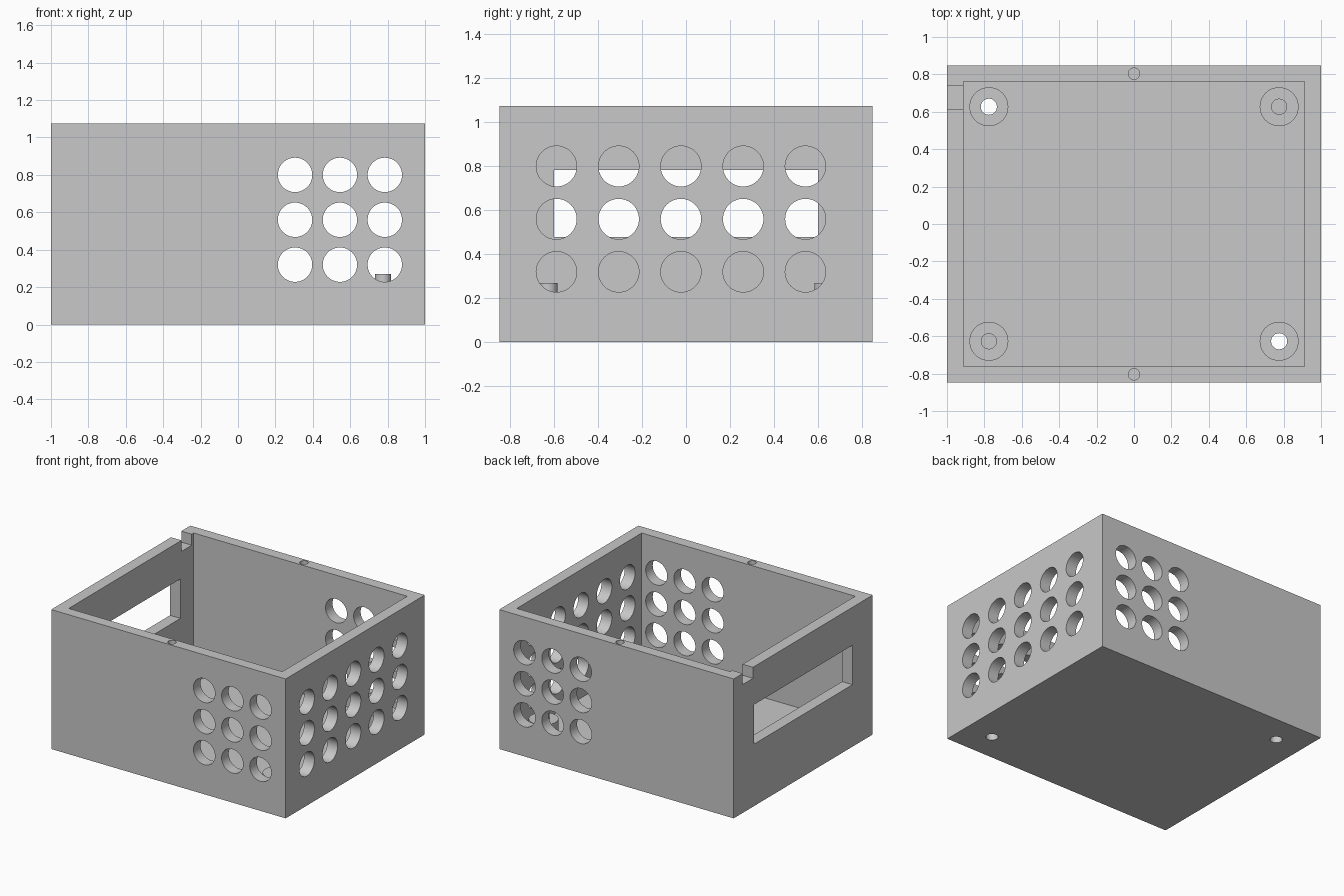
import bpy
import bmesh
from math import radians
from mathutils import Matrix, Vector

cube = bpy.data.objects.get("Cube")
if cube:
    bpy.data.objects.remove(cube, do_unlink=True)

# Main dimensions
W, D, H = 1.0, 0.847, 1.075      # half width, half depth, height
IN_X, IN_Y, FLOOR = 0.911, 0.761, 0.085
POST_X, POST_Y, POST_TOP, PIN_TOP = 0.776, 0.627, 0.21, 0.27
HOLE_R, PIN_R = 0.092, 0.043
ROWS = [0.32, 0.56, 0.80]

grey = bpy.data.materials.new("plain grey")
grey.use_nodes = True
colour = (0.58, 0.58, 0.58, 1)
grey.diffuse_color = colour
grey.node_tree.nodes["Principled BSDF"].inputs["Base Color"].default_value = colour


def add_box(bm, low, high):
    low, high = Vector(low), Vector(high)
    m = Matrix.Translation((low + high) / 2) @ Matrix.Diagonal((*(high - low), 1))
    bmesh.ops.create_cube(bm, size=1, matrix=m)


def add_rod(bm, start, end, radius):
    start, end = Vector(start), Vector(end)
    axis = end - start
    m = Matrix.Translation((start + end) / 2) @ axis.to_track_quat('Z', 'Y').to_matrix().to_4x4()
    bmesh.ops.create_cone(bm, cap_ends=True, segments=48, radius1=radius,
                          radius2=radius, depth=axis.length, matrix=m)


def make_object(name, bm):
    mesh = bpy.data.meshes.new(name)
    bm.to_mesh(mesh)
    bm.free()
    mesh.materials.append(grey)
    obj = bpy.data.objects.new(name, mesh)
    bpy.context.collection.objects.link(obj)
    return obj


def combine(body, bm, operation):
    tool = make_object("helper", bm)
    tool.hide_render = True
    mod = body.modifiers.new(operation, 'BOOLEAN')
    mod.operation, mod.object, mod.solver = operation, tool, 'EXACT'
    bpy.context.view_layer.objects.active = body
    bpy.ops.object.modifier_apply(modifier=mod.name)
    bpy.data.objects.remove(tool, do_unlink=True)


# Outer block, hollowed out
bm = bmesh.new()
add_box(bm, (-W, -D, 0), (W, D, H))
body = make_object("open_case", bm)
bm = bmesh.new()
add_box(bm, (-IN_X, -IN_Y, FLOOR), (IN_X, IN_Y, H + 0.1))
combine(body, bm, 'DIFFERENCE')

# Four standoffs, then locating pins on one diagonal pair
bm = bmesh.new()
for sx in (-1, 1):
    for sy in (-1, 1):
        x, y = sx * POST_X, sy * POST_Y
        add_rod(bm, (x, y, FLOOR / 2), (x, y, POST_TOP), 0.104)
combine(body, bm, 'UNION')
bm = bmesh.new()
for s in (-1, 1):
    add_rod(bm, (s * POST_X, s * POST_Y, FLOOR), (s * POST_X, s * POST_Y, PIN_TOP), PIN_R)
combine(body, bm, 'UNION')

bm = bmesh.new()
# Vent holes in the front, back and left walls
for z in ROWS:
    for i in range(3):
        x = 0.305 + 0.24 * i
        for s in (-1, 1):
            add_rod(bm, (x, s * (IN_Y - 0.02), z), (x, s * (D + 0.02), z), HOLE_R)
    for i in range(5):
        y = -0.589 + 0.283 * i
        add_rod(bm, (IN_X - 0.02, y, z), (W + 0.02, y, z), HOLE_R)
# Window and cable notch in the right wall
add_box(bm, (-W - 0.02, -0.6, 0.478), (-IN_X + 0.02, 0.6, 0.782))
add_box(bm, (-W - 0.02, 0.612, H - 0.085), (-IN_X + 0.02, 0.737, H + 0.02))
# Screw holes through the other standoffs, and blind holes in the rim
for s in (-1, 1):
    add_rod(bm, (s * POST_X, -s * POST_Y, -0.02), (s * POST_X, -s * POST_Y, POST_TOP + 0.02), PIN_R)
    add_rod(bm, (0, s * 0.804, H - 0.1), (0, s * 0.804, H + 0.02), 0.03)
combine(body, bm, 'DIFFERENCE')

bpy.ops.object.select_all(action='DESELECT')
body.select_set(True)
bpy.context.view_layer.objects.active = body
bpy.ops.object.shade_smooth_by_angle(angle=radians(30))
